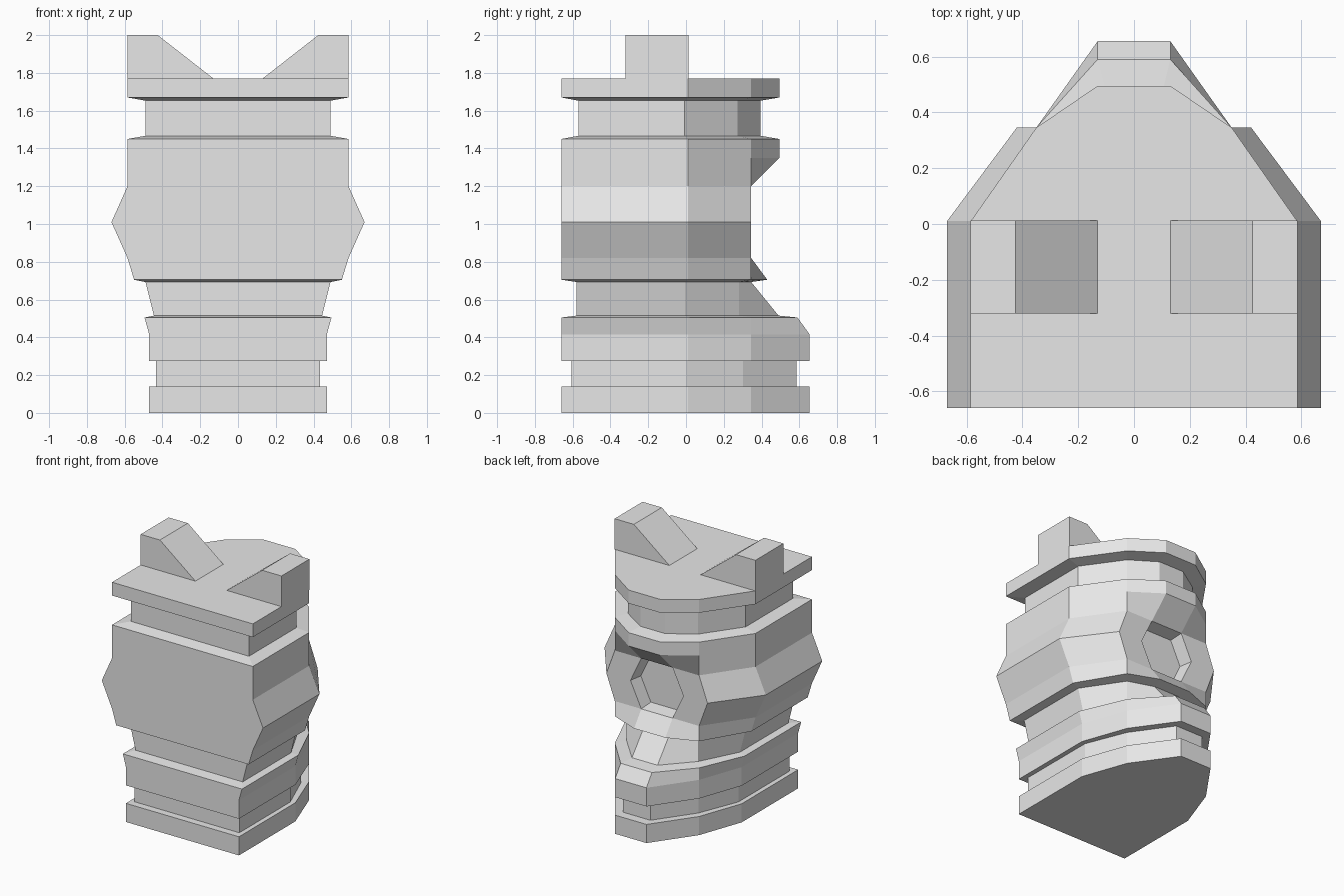
import bpy
import bmesh

old = bpy.data.objects.get("Cube")
if old:
    bpy.data.objects.remove(old, do_unlink=True)

# One plain material for the whole model
grey = bpy.data.materials.new("light_grey")
grey.use_nodes = True
colour = (0.8, 0.8, 0.8, 1)
grey.diffuse_color = colour
for node in grey.node_tree.nodes:
    if node.type == 'BSDF_PRINCIPLED':
        node.inputs["Base Color"].default_value = colour


def finish(name, bm):
    """Turn a bmesh into a flat-shaded object."""
    bmesh.ops.recalc_face_normals(bm, faces=bm.faces)
    mesh = bpy.data.meshes.new(name)
    bm.to_mesh(mesh)
    bm.free()
    mesh.materials.append(grey)
    obj = bpy.data.objects.new(name, mesh)
    bpy.context.collection.objects.link(obj)
    return obj


def outline(bm, z, width, back, inset=0, mid=0.35, end=0.13):
    """Eight-sided section: flat front, straight sides, tapered back."""
    half = [(width, -0.66 + inset),
            (width, 0.01 - inset * 0.2),
            (mid - inset * 0.65, 0.345 - inset * 0.8),
            (end - inset * 0.3, back)]
    points = half + [(-x, y) for x, y in reversed(half)]
    return [bm.verts.new((x, y, z)) for x, y in points]


def loft(sections, close_bottom=False, close_top=False):
    """Skin a stack of sections, lowest first."""
    bm = bmesh.new()
    rings = [outline(bm, *section) for section in sections]
    for low, high in zip(rings, rings[1:]):
        for i in range(len(low)):
            j = (i + 1) % len(low)
            bm.faces.new((low[i], low[j], high[j], high[i]))
    if close_bottom:
        bm.faces.new(rings[0][::-1])
    if close_top:
        bm.faces.new(rings[-1])
    return bm


# Sections shared by neighbouring parts: height, half width, back, inset
base_top = (0.14, 0.47, 0.655)
collar_bottom = (0.275, 0.47, 0.655)
collar_top = (0.505, 0.495, 0.59)
body_bottom = (0.705, 0.55, 0.43)
body_top = (1.45, 0.585, 0.495)
cap_bottom = (1.67, 0.585, 0.495)

# Base plate and the groove above it
finish("base_plate", loft([(0, 0.47, 0.655), base_top], close_bottom=True))
finish("base_groove", loft([base_top,
                            (0.14, 0.435, 0.585, 0.055),
                            (0.275, 0.435, 0.585, 0.055),
                            collar_bottom]))

# Lower collar and tapering waist
finish("lower_collar", loft([collar_bottom, (0.415, 0.47, 0.655), collar_top]))
finish("waist", loft([collar_top,
                      (0.515, 0.445, 0.49, 0.08),
                      (0.693, 0.49, 0.345, 0.08),
                      body_bottom]))

# Main body with bulging sides and a hexagonal socket in the back
body = loft([body_bottom,
             (0.82, 0.585, 0.345),
             (1.01, 0.67, 0.345, 0, 0.42, 0.22),
             (1.2, 0.585, 0.345),
             (1.35, 0.585, 0.495),
             body_top])
body.normal_update()
socket = [f for f in body.faces
          if f.normal.y > 0.99 and abs(f.calc_center_median().x) < 0.05
          and 0.82 < f.calc_center_median().z < 1.2]
bmesh.ops.inset_region(body, faces=socket, thickness=0.015, depth=-0.1,
                       use_even_offset=True)
finish("main_body", body)

# Upper groove and top slab
finish("upper_groove", loft([body_top,
                             (1.467, 0.49, 0.395, 0.09),
                             (1.653, 0.49, 0.395, 0.09),
                             cap_bottom]))
finish("top_slab", loft([cap_bottom, (1.77, 0.585, 0.495)], close_top=True))

# Pair of sloped horns on the slab
for name, side in (("left_horn", 1), ("right_horn", -1)):
    bm = bmesh.new()
    profile = [(0.13, 1.77), (0.425, 2), (0.585, 2), (0.585, 1.77)]
    front, rear = [[bm.verts.new((side * x, y, z)) for x, z in profile]
                   for y in (-0.32, 0.012)]
    bm.faces.new(front)
    bm.faces.new(rear[::-1])
    for i in range(4):
        j = (i + 1) % 4
        bm.faces.new((front[i], front[j], rear[j], rear[i]))
    finish(name, bm)
